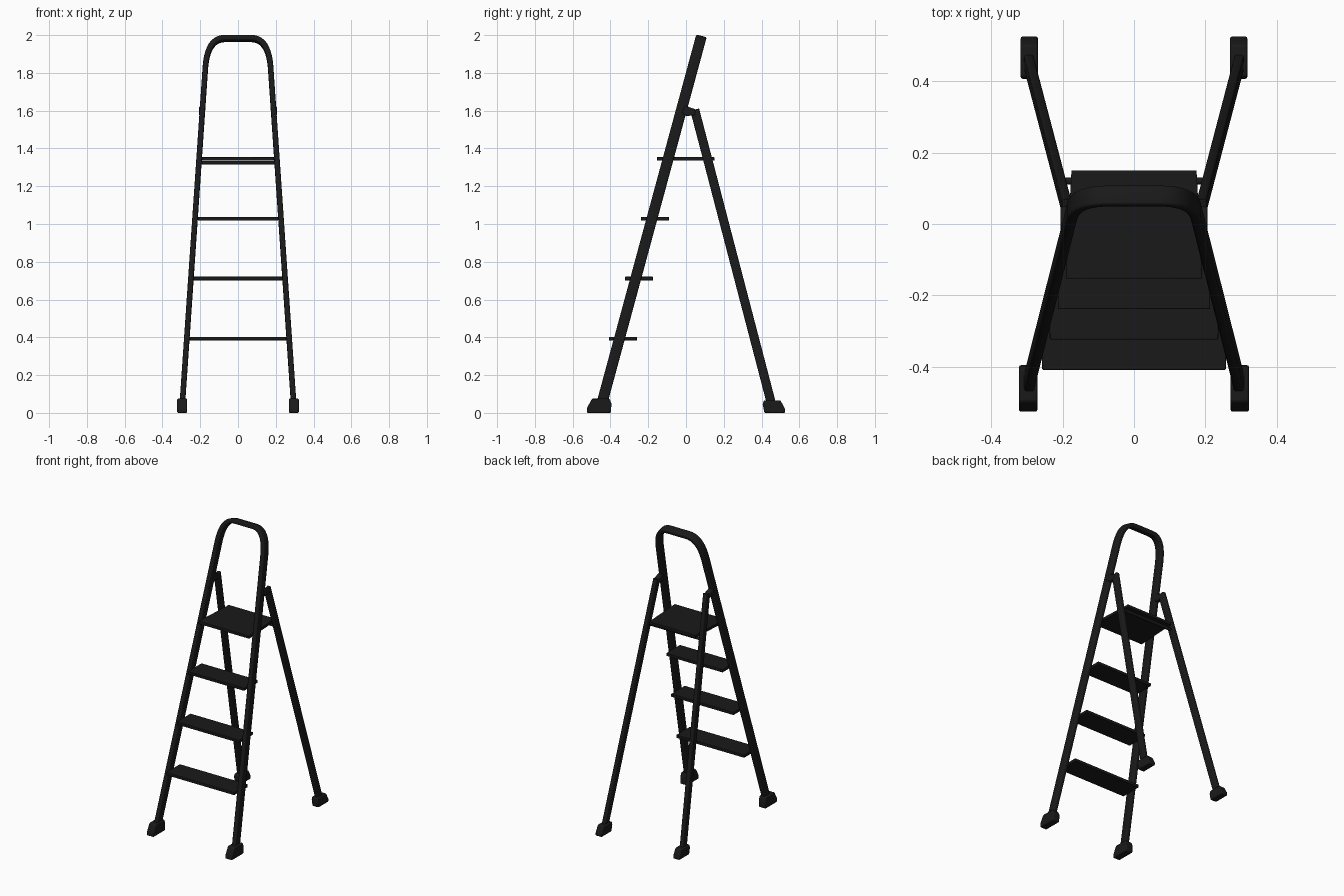
import bpy, bmesh, math
from mathutils import Vector

if "Cube" in bpy.data.objects:
    bpy.data.objects.remove(bpy.data.objects["Cube"])

black = bpy.data.materials.new("black_metal")
black.diffuse_color = (0.01, 0.01, 0.01, 1)
black.use_nodes = True
black.node_tree.nodes["Principled BSDF"].inputs["Base Color"].default_value = black.diffuse_color


def finish(name, bm, bevel=0.0, segments=2):
    bmesh.ops.recalc_face_normals(bm, faces=bm.faces[:])
    me = bpy.data.meshes.new(name)
    bm.to_mesh(me)
    bm.free()
    ob = bpy.data.objects.new(name, me)
    bpy.context.collection.objects.link(ob)
    me.materials.append(black)
    if bevel:
        m = ob.modifiers.new("bevel", 'BEVEL')
        m.width, m.segments = bevel, segments
    bpy.context.view_layer.objects.active = ob
    ob.select_set(True)
    bpy.ops.object.shade_smooth_by_angle(angle=math.radians(35))
    ob.select_set(False)
    return ob


def section(w, d, r, n=3):
    """Rounded rectangle, w across and d deep."""
    pts = []
    for k, (sx, sy) in enumerate([(1, 1), (-1, 1), (-1, -1), (1, -1)]):
        for i in range(n + 1):
            a = math.pi / 2 * (k + i / n)
            pts.append((sx * (w / 2 - r) + r * math.cos(a), sy * (d / 2 - r) + r * math.sin(a)))
    return pts


def sweep(name, path, deep, sec):
    """Sweep a section along a planar path; deep is the plane normal."""
    bm = bmesh.new()
    rings = []
    for i, p in enumerate(path):
        t = (path[min(i + 1, len(path) - 1)] - path[max(i - 1, 0)]).normalized()
        side = t.cross(deep).normalized()
        rings.append([bm.verts.new(p + side * a + deep * b) for a, b in sec])
    for r0, r1 in zip(rings, rings[1:]):
        for j in range(len(sec)):
            k = (j + 1) % len(sec)
            bm.faces.new((r0[j], r0[k], r1[k], r1[j]))
    bm.faces.new(rings[0])
    bm.faces.new(rings[-1])
    return finish(name, bm)


def extrude(name, pts, vec, bevel):
    bm = bmesh.new()
    f = bm.faces.new([bm.verts.new(p) for p in pts])
    ext = bmesh.ops.extrude_face_region(bm, geom=[f])
    bmesh.ops.translate(bm, vec=vec, verts=[v for v in ext["geom"] if isinstance(v, bmesh.types.BMVert)])
    return finish(name, bm, bevel)


def leg_x(z):
    return 0.298 - 0.0685 * z


# Front frame: two legs joined by a rounded handle, in one tilted plane
def front_pt(x, z):
    return Vector((x, -0.459 + 0.271 * z, z))

a, b, c = (leg_x(1.83), 1.83), (0.161, 1.982), (0.07, 1.982)
half = [(leg_x(0.03), 0.03), (leg_x(1.0), 1.0)]
for i in range(11):
    t = i / 10
    half.append(tuple((1 - t) ** 2 * a[k] + 2 * t * (1 - t) * b[k] + t * t * c[k] for k in (0, 1)))
loop = half + [(-x, z) for x, z in reversed(half)]
sweep("front_frame", [front_pt(x, z) for x, z in loop],
      Vector((0, 1, -0.271)).normalized(), section(0.029, 0.057, 0.008))

# Rear legs, feet and hinges on both sides
front_foot = [(-0.525, 0), (-0.525, 0.025), (-0.497, 0.076), (-0.405, 0.076), (-0.395, 0.05), (-0.397, 0)]
rear_foot = [(0.525, 0), (0.525, 0.02), (0.5, 0.066), (0.412, 0.066), (0.406, 0.045), (0.415, 0)]
hinge = [(-0.025, 1.59), (-0.002, 1.626), (0.05, 1.607), (0.05, 1.575), (0.0, 1.572)]
for s, side in ((1, "right"), (-1, "left")):
    path = [Vector((s * leg_x(z), 0.465 - 0.261 * z, z)) for z in (0.03, 1.605)]
    sweep("rear_leg_" + side, path, Vector((0, 1, 0.261)).normalized(), section(0.027, 0.048, 0.007))
    for label, prof, x, w in (("front_foot_", front_foot, 0.296, 0.052),
                              ("rear_foot_", rear_foot, 0.293, 0.048),
                              ("hinge_", hinge, 0.19, 0.032)):
        extrude(label + side, [(s * x - w / 2, y, z) for y, z in prof], (w, 0, 0), 0.006)

# Steps and standing platform: thin tapered slabs between the legs
for name, y0, y1, z, x0, x1 in (("step_1", -0.408, -0.26, 0.393, 0.257, 0.257),
                                ("step_2", -0.323, -0.175, 0.711, 0.236, 0.236),
                                ("step_3", -0.238, -0.09, 1.028, 0.213, 0.213),
                                ("platform", -0.153, 0.15, 1.345, 0.191, 0.175)):
    h = 0.02
    extrude(name, [(-x0, y0, z - h / 2), (x0, y0, z - h / 2), (x1, y1, z - h / 2), (-x1, y1, z - h / 2)],
            (0, 0, h), 0.003)

# Crossbar joining the rear legs under the platform
sweep("rear_crossbar", [Vector((-0.205, 0.12, 1.324)), Vector((0.205, 0.12, 1.324))],
      Vector((0, 1, 0)), section(0.02, 0.02, 0.0095, 4))
